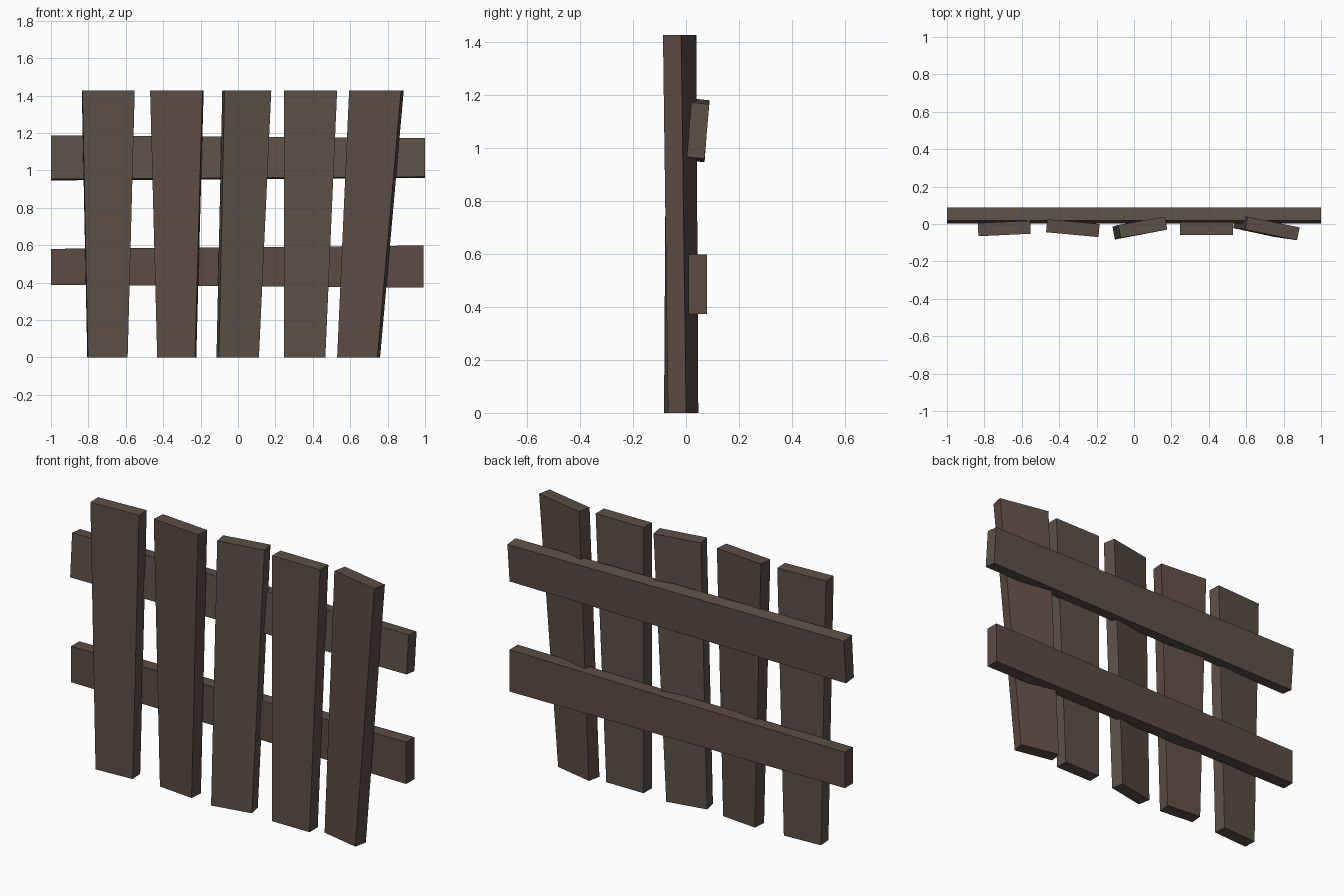
import bpy, bmesh
from mathutils import Vector

if "Cube" in bpy.data.objects:
    bpy.data.objects.remove(bpy.data.objects["Cube"])


def material(name, rgb):
    m = bpy.data.materials.new(name)
    m.diffuse_color = (*rgb, 1)
    m.use_nodes = True
    m.node_tree.nodes["Principled BSDF"].inputs["Base Color"].default_value = m.diffuse_color
    return m


olive = material("olive_brown_wood", (0.108, 0.082, 0.063))
red = material("red_brown_wood", (0.108, 0.073, 0.055))


def board(name, end_a, end_b, mat):
    """Flat-faced board lofted between two four-cornered ends."""
    bm = bmesh.new()
    a = [bm.verts.new(p) for p in end_a]
    b = [bm.verts.new(p) for p in end_b]
    bm.faces.new(a)
    bm.faces.new(b)
    for i in range(4):
        j = (i + 1) % 4
        bm.faces.new((a[i], a[j], b[j], b[i]))
    bmesh.ops.recalc_face_normals(bm, faces=bm.faces)
    me = bpy.data.meshes.new(name)
    bm.to_mesh(me)
    bm.free()
    me.materials.append(mat)
    bpy.context.collection.objects.link(bpy.data.objects.new(name, me))


def picket_end(x0, y0, x1, y1, z, thick=0.07):
    """Rectangle from the front edge (x0,y0)-(x1,y1), thickened backwards."""
    p, q = Vector((x0, y0, z)), Vector((x1, y1, z))
    d = (q - p).normalized()
    n = Vector((-d.y, d.x, 0)) * thick
    return [p, q, q + n, p + n]


# Pickets: front edge at top, front edge at bottom, wood tone
HEIGHT = 1.427
pickets = [
    ((-0.832, -0.065, -0.552, -0.052), (-0.802, -0.064, -0.590, -0.052), olive),
    ((-0.470, -0.044, -0.190, -0.070), (-0.432, -0.046, -0.230, -0.066), red),
    ((-0.072, -0.074, 0.178, -0.030), (-0.102, -0.083, 0.112, -0.042), olive),
    ((0.245, -0.060, 0.530, -0.060), (0.245, -0.060, 0.467, -0.060), olive),
    ((0.594, -0.030, 0.872, -0.087), (0.530, -0.022, 0.745, -0.068), red),
]
for i, (top, bottom, mat) in enumerate(pickets, 1):
    board(f"picket_{i}", picket_end(*bottom, 0), picket_end(*top, HEIGHT), mat)


def rail_end(x, yz):
    return [(x, y, z) for y, z in yz]


# Upper rail, leaning slightly back at the top
board("upper_rail",
      rail_end(-1, [(0.020, 1.187), (0.088, 1.180), (0.070, 0.946), (0.003, 0.953)]),
      rail_end(1, [(0.020, 1.172), (0.088, 1.165), (0.070, 0.959), (0.003, 0.966)]), olive)

# Lower rail, upright and wider at the right
board("lower_rail",
      rail_end(-1, [(0.010, 0.580), (0.080, 0.580), (0.080, 0.387), (0.010, 0.387)]),
      rail_end(0.993, [(0.010, 0.598), (0.080, 0.598), (0.080, 0.373), (0.010, 0.373)]), red)
